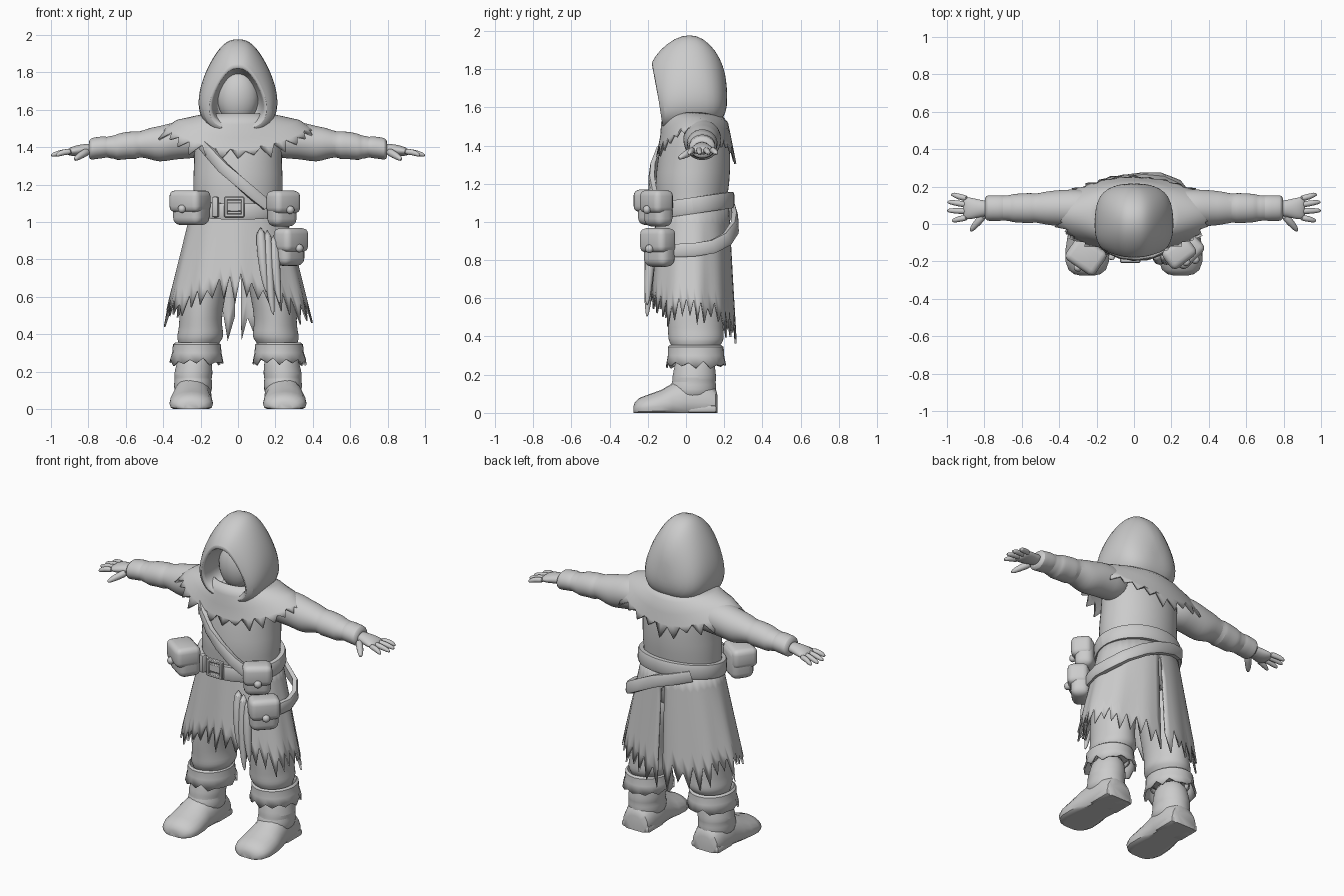
import bpy, bmesh, math, random
from mathutils import Vector, Matrix

if "Cube" in bpy.data.objects:
    bpy.data.objects.remove(bpy.data.objects["Cube"])

random.seed(4)
TAU = math.tau
cloth = bpy.data.materials.new("plain_grey")
cloth.diffuse_color = (0.6, 0.6, 0.6, 1)
cloth.use_nodes = True
cloth.node_tree.nodes["Principled BSDF"].inputs["Base Color"].default_value = cloth.diffuse_color


def finish(name, bm, subsurf=0, thick=0):
    bmesh.ops.recalc_face_normals(bm, faces=bm.faces)
    me = bpy.data.meshes.new(name)
    bm.to_mesh(me)
    bm.free()
    me.materials.append(cloth)
    ob = bpy.data.objects.new(name, me)
    bpy.context.collection.objects.link(ob)
    if thick:
        ob.modifiers.new("thickness", 'SOLIDIFY').thickness = thick
    if subsurf:
        m = ob.modifiers.new("soften", 'SUBSURF')
        m.levels = m.render_levels = subsurf
    return ob


def loft(name, rings, caps=(True, True), skip=None, closed=True, **kw):
    """Skin closed rings of points; skip(row, column) leaves a face out."""
    bm = bmesh.new()
    vs = [[bm.verts.new(p) for p in r] for r in rings]
    n = len(vs[0])
    for j in range(len(vs) - 1):
        for i in range(n):
            if skip and skip(j, i):
                continue
            k = (i + 1) % n
            bm.faces.new((vs[j][i], vs[j][k], vs[j + 1][k], vs[j + 1][i]))
    if caps[0]:
        bm.faces.new(vs[0])
    if caps[1]:
        bm.faces.new(vs[-1])
    return finish(name, bm, **kw)


def oval(c, a, b, axis='z', n=24):
    out = []
    for i in range(n):
        u, v = a * math.cos(TAU * i / n), b * math.sin(TAU * i / n)
        out.append(Vector(c) + (Vector((u, v, 0)) if axis == 'z' else Vector((0, u, v))))
    return out


def zstack(rows, x=0, s=1):
    """Rows of z, x centre, half width, front y, back y."""
    return [oval((s * (x + dx), (f + b) / 2, z), w, (b - f) / 2) for z, dx, w, f, b in rows]


def tube(name, pts, radii, n=10):
    pts = [Vector(p) for p in pts]
    q = (pts[-1] - pts[0]).to_track_quat('Z', 'Y')
    return loft(name, [[p + q @ v for v in oval((0, 0, 0), r, r, n=n)] for p, r in zip(pts, radii)], subsurf=1)


def ribbon(name, pts, width, thick=0.025, loop=False):
    """Leather strip that wraps around the body axis."""
    pts = [Vector(p) for p in pts]
    rings = []
    for i, p in enumerate(pts):
        a = pts[i - 1] if (i or loop) else p
        b = pts[(i + 1) % len(pts)] if (i < len(pts) - 1 or loop) else p
        out = Vector((p.x, p.y - 0.04, 0)).normalized()
        up = (b - a).normalized().cross(out).normalized() * width / 2
        o = out * thick / 2
        rings.append([p + up + o, p + up * 0.6 + o * 1.5, p - up * 0.6 + o * 1.5,
                      p - up + o, p - up - o, p + up - o])
    if loop:
        rings.append(rings[0])
    return loft(name, rings, caps=(not loop, not loop))


def block(name, c, size, rot=0, bevel=0.03, segs=3):
    bm = bmesh.new()
    bmesh.ops.create_cube(bm, size=1)
    bmesh.ops.scale(bm, vec=size, verts=bm.verts)
    bmesh.ops.bevel(bm, geom=bm.edges[:], offset=bevel, segments=segs, profile=0.5, affect='EDGES')
    bm.transform(Matrix.Translation(c) @ Matrix.Rotation(rot, 4, 'Z'))
    return finish(name, bm)


def ball(name, c, size, rot=0):
    bm = bmesh.new()
    bmesh.ops.create_uvsphere(bm, u_segments=24, v_segments=14, radius=1)
    bm.transform(Matrix.Translation(c) @ Matrix.Rotation(rot, 4, 'Z') @ Matrix.Diagonal((*size, 1)))
    return finish(name, bm)


# Torso
loft("torso", zstack([(0.80, 0, .25, -.13, .20), (1.0, 0, .245, -.15, .21), (1.12, 0, .235, -.155, .215),
                      (1.2, 0, .245, -.165, .23), (1.32, 0, .235, -.15, .235), (1.42, 0, .24, -.135, .23),
                      (1.5, 0, .23, -.10, .20), (1.57, 0, .15, -.08, .17)]), subsurf=1)


# Hood: egg-shaped rings swept from the recess out over the rim and to the back
def egg(w, zb, zt, yb, yt, n=32):
    out = []
    for i in range(n):
        s, c = math.sin(TAU * i / n), math.cos(TAU * i / n)
        f = (c + 1) / 2
        x = math.copysign(abs(s) ** 0.75, s) * w * (1 - 0.35 * c)
        out.append(Vector((x, yb + (yt - yb) * f, zb + (zt - zb) * f)))
    return out


loft("hood", [egg(*r) for r in [
    (.06, 1.60, 1.72, .02, .02), (.11, 1.54, 1.80, -.01, -.03), (.122, 1.53, 1.81, -.08, -.13),
    (.13, 1.515, 1.82, -.115, -.18), (.142, 1.495, 1.835, -.125, -.182), (.175, 1.475, 1.90, -.115, -.14),
    (.198, 1.475, 1.965, -.06, -.06), (.20, 1.48, 1.985, .03, .02), (.19, 1.49, 1.965, .12, .09),
    (.16, 1.52, 1.90, .18, .155), (.10, 1.57, 1.82, .21, .195), (.04, 1.64, 1.74, .218, .212)]], subsurf=1)
ball("shadowed_face", (0, -.005, 1.665), (.112, .09, .145))

# Ragged mantle over the shoulders
N = 60
rows = [[] for _ in range(5)]
for i in range(N):
    c, s = math.cos(TAU * i / N), math.sin(TAU * i / N)
    a = [Vector((.17 * c, .03 + .14 * s, 1.58)), Vector((.24 * c, .045 + .175 * s, 1.52 + .045 * c * c)),
         Vector((.33 * c, .05 + .185 * s, 1.45 + .095 * c * c)),
         Vector((.385 * c, .05 + .198 * s, 1.385 + .12 * c * c))]
    jag = random.uniform(.03, .085) if i % 2 else random.uniform(-.01, .012)
    a.append(a[3] + (a[3] - a[2]).normalized() * jag)
    for r, p in zip(rows, a):
        r.append(p)
loft("ragged_mantle", rows, caps=(False, False), thick=.012)

# Ragged skirt with a slit at the back
N = 72
rows = [[] for _ in range(7)]
for i in range(N):
    t = TAU * (i + .5) / N
    c, s = math.cos(t), math.sin(t)
    hem = .58 + .12 * max(0, -s) ** 6 - .08 * max(0, s) ** 2
    hem -= random.uniform(.05, .14) if i % 2 else random.uniform(-.03, .02)
    for j, r in enumerate(rows):
        z = 1.09 + (hem - 1.09) * j / 6
        d = 1.09 - z
        fold = 1 + .02 * math.sin(11 * t) * j / 6
        yf, yb = -.15 - .09 * d, .225 + .06 * d
        r.append(Vector(((.245 + .24 * d) * c * fold, (yf + yb) / 2 + (yb - yf) / 2 * s * fold, z)))
loft("ragged_skirt", rows, caps=(False, False), skip=lambda j, i: i == N // 4 - 1 and j > 0, thick=.01)

# Torn cloth tail hanging from the belt
for k, (x, z0, z1) in enumerate([(.13, .98, .62), (.165, .97, .50), (.20, .94, .56)]):
    tube("cloth_tail_%d" % k, [(x - .01, -.165, z0), (x, -.195, (z0 + z1) / 2), (x + .015, -.20, z1 + .05),
                               (x + .025, -.205, z1)], [.03, .028, .018, .003])

for s, side in ((1, "left"), (-1, "right")):
    # Sleeve and wrapped bracer: x, z, half height, half depth
    arm = [(.15, 1.43, .09, .09), (.28, 1.44, .10, .10), (.36, 1.43, .10, .10), (.42, 1.415, .097, .095),
           (.47, 1.42, .085, .09), (.53, 1.415, .066, .075), (.545, 1.41, .077, .082), (.58, 1.41, .073, .08),
           (.62, 1.405, .073, .078), (.65, 1.40, .07, .076), (.66, 1.40, .062, .07), (.69, 1.40, .06, .068),
           (.70, 1.40, .053, .066), (.715, 1.40, .06, .07), (.76, 1.395, .058, .068), (.785, 1.39, .06, .07),
           (.80, 1.388, .045, .055)]
    loft(side + "_sleeve", [oval((s * x, .085, z), d, h, 'x') for x, z, h, d in arm], subsurf=1)
    palm = [(.76, 1.392, .03, .04, .085), (.82, 1.388, .03, .045, .083), (.87, 1.38, .03, .06, .083),
            (.905, 1.375, .02, .06, .085), (.915, 1.372, .01, .045, .085)]
    loft(side + "_palm", [oval((s * x, y, z), d, h, 'x', 16) for x, z, h, d, y in palm], subsurf=1)
    for k, (y0, x1, y1) in enumerate([(.135, .978, .158), (.102, .998, .118), (.068, 1.0, .072), (.035, .975, .018)]):
        tube(side + "_finger_%d" % k, [(s * .885, y0, 1.378), (s * .94, (y0 + y1) / 2, 1.372),
                                       (s * (x1 - .012), y1, 1.36), (s * x1, y1, 1.355)], [.018, .0165, .013, .005])
    tube(side + "_thumb", [(s * .80, .05, 1.38), (s * .835, .01, 1.36), (s * .865, -.025, 1.34), (s * .875, -.04, 1.332)],
         [.024, .021, .016, .006])

    # Baggy trouser leg, flared ragged cuff and boot
    loft(side + "_trouser_leg", zstack([(.90, .13, .12, -.11, .18), (.70, .17, .125, -.11, .19),
                                        (.52, .20, .115, -.105, .195), (.44, .20, .115, -.095, .195),
                                        (.40, .20, .125, -.095, .20), (.37, .205, .122, -.09, .195),
                                        (.35, .21, .105, -.075, .175), (.30, .215, .10, -.06, .16)], s=s), subsurf=1)
    cuff = zstack([(.30, .22, .10, -.06, .165), (.355, .22, .115, -.085, .185), (.345, .22, .128, -.095, .197),
                   (.30, .22, .132, -.095, .20), (.25, .222, .145, -.105, .21)], s=s)
    for i, p in enumerate(cuff[-1]):
        p.z += random.uniform(.0, .025) if i % 2 else random.uniform(-.02, 0)
    loft(side + "_ragged_cuff", cuff, caps=(False, False), thick=.01)
    loft(side + "_boot_shaft", zstack([(.32, .23, .085, -.05, .145), (.22, .235, .098, -.065, .155),
                                       (.18, .24, .105, -.075, .16), (.165, .24, .098, -.07, .155),
                                       (.13, .24, .105, -.09, .16), (.06, .24, .10, -.08, .155)], s=s), subsurf=1)
    rings = []
    for y, w, h in [(.165, .07, .09), (.155, .085, .13), (.10, .098, .18), (0, .10, .19), (-.07, .106, .155),
                    (-.13, .115, .12), (-.20, .116, .095), (-.245, .10, .078), (-.268, .07, .055), (-.275, .04, .035)]:
        rings.append([Vector((s * (.24 + .01 * (y < -.05)) + w * math.cos(t),
                              y, max(0, h * (.3 + .7 * math.sin(t))))) for t in [TAU * i / 20 for i in range(20)]])
    loft(side + "_boot_foot", rings)
    block(side + "_boot_heel", (s * .24, .085, .02), (.19, .15, .04), bevel=.012, segs=2)

# Belt, buckle, chest strap and slack hip belt
ribbon("belt", [(.25 * math.cos(t), .035 + .2 * math.sin(t), 1.085 + .03 * math.sin(t))
                for t in [TAU * i / 40 for i in range(40)]], .085, loop=True)
for z in (1.035, 1.125):
    block("buckle_bar", (-.02, -.195, z), (.105, .025, .02), bevel=.005, segs=1)
for x in (-.065, .025):
    block("buckle_post", (x, -.195, 1.08), (.02, .025, .11), bevel=.005, segs=1)
block("buckle_tongue", (-.02, -.19, 1.08), (.09, .022, .05), bevel=.005, segs=1)
block("belt_keeper", (-.12, -.175, 1.08), (.035, .035, .11), rot=-.3, bevel=.01, segs=2)
ribbon("chest_strap", [(-.21, -.07, 1.44), (-.15, -.13, 1.37), (-.08, -.165, 1.29), (0, -.178, 1.22),
                       (.08, -.172, 1.15), (.15, -.145, 1.09)], .06)
ribbon("hip_belt", [(.25, -.12, .85), (.295, -.04, .85), (.315, .05, .855), (.295, .14, .87), (.24, .215, .91),
                    (.14, .255, .97), (.04, .255, 1.02), (-.08, .24, 1.06), (-.17, .195, 1.085)], .07)


# Pouches with flap and stud
def pouch(name, c, size, rot):
    w, d, h = size
    R = Matrix.Rotation(rot, 3, 'Z')
    c = Vector(c)
    block(name, c, size, rot, bevel=.042, segs=4)
    block(name + "_flap", c + R @ Vector((0, -.012, h * .19)), (w + .012, d + .012, h * .64), rot, bevel=.032)
    ball(name + "_stud", c + R @ Vector((0, -d / 2 - .02, -h * .03)), (.022, .02, .022), rot)


pouch("upper_pouch", (.235, -.145, 1.07), (.155, .11, .19), .65)
pouch("lower_pouch", (.275, -.14, .865), (.165, .11, .20), .8)
pouch("round_pouch", (-.25, -.16, 1.075), (.18, .14, .185), -.6)

# Smooth shading with crisp edges
bpy.ops.object.select_all(action='SELECT')
bpy.context.view_layer.objects.active = bpy.context.selected_objects[0]
bpy.ops.object.shade_smooth_by_angle(angle=math.radians(40))
